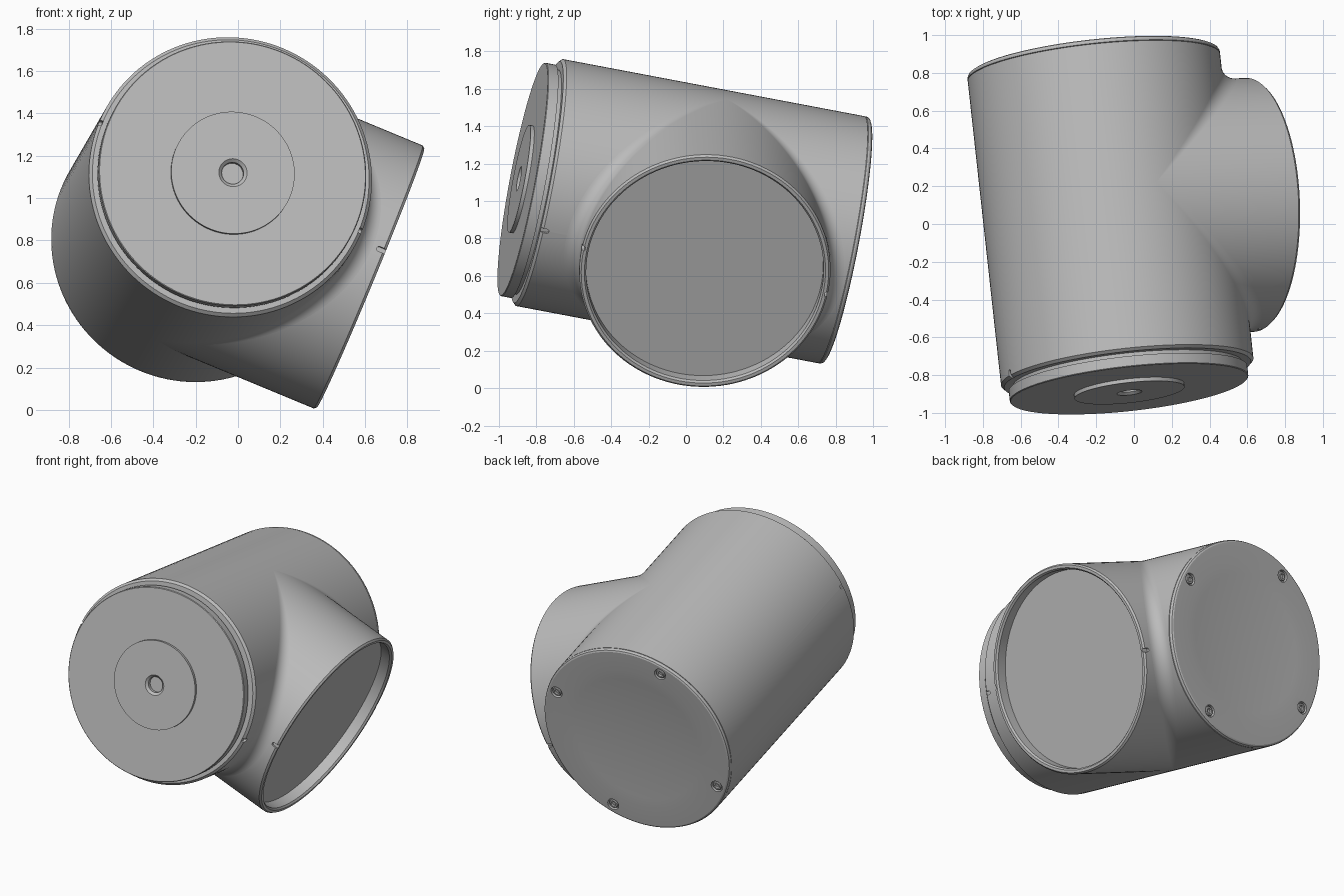
import bpy, bmesh
from math import sin, cos, pi, radians
from mathutils import Matrix, Vector

if "Cube" in bpy.data.objects:
    bpy.data.objects.remove(bpy.data.objects["Cube"], do_unlink=True)

SEG = 128
R = 0.672            # shared pipe radius
FILLET = 0.08        # blend radius at the junction
FRONT, BACK, BRANCH = -0.895, 0.796, 0.818

# Joint frame: d runs to the back, n along the side branch, e across both
origin = Vector((-0.13, 0.078, 0.936))
d = Vector((-0.107, 0.977, -0.185)).normalized()
n = Vector((0.924, 0.029, -0.383))
n = (n - d * n.dot(d)).normalized()
e = d.cross(n)


def frame(x, y, z):
    return Matrix.Translation(origin) @ Matrix((x, y, z)).transposed().to_4x4()


MAIN = frame(n, e, d)
SIDE = frame(d, -e, n)

grey = bpy.data.materials.new("Light grey")
grey.use_nodes = True
grey.diffuse_color = (0.5, 0.5, 0.5, 1)
grey.node_tree.nodes["Principled BSDF"].inputs["Base Color"].default_value = (0.5, 0.5, 0.5, 1)


def finish(name, bm, matrix, cutters=()):
    mesh = bpy.data.meshes.new(name)
    bm.transform(matrix)
    bm.to_mesh(mesh)
    bm.free()
    mesh.materials.append(grey)
    ob = bpy.data.objects.new(name, mesh)
    bpy.context.collection.objects.link(ob)
    bpy.ops.object.select_all(action='DESELECT')
    ob.select_set(True)
    bpy.context.view_layer.objects.active = ob
    for c in cutters:
        mod = ob.modifiers.new("cut", 'BOOLEAN')
        mod.operation, mod.solver, mod.object = 'DIFFERENCE', 'EXACT', c
        bpy.ops.object.modifier_apply(modifier=mod.name)
    bpy.ops.object.shade_smooth_by_angle(angle=radians(25))
    return ob


def lathe(name, profile, matrix, segments=SEG, cutters=()):
    """Spin a closed (radius, height) profile round the local z axis."""
    bm = bmesh.new()
    vs = [bm.verts.new((r, 0, z)) for r, z in profile]
    edges = [bm.edges.new(p) for p in zip(vs, vs[1:])]
    bmesh.ops.spin(bm, geom=vs + edges, cent=(0, 0, 0), axis=(0, 0, 1),
                   angle=2 * pi, steps=segments, use_merge=True)
    bmesh.ops.remove_doubles(bm, verts=bm.verts, dist=1e-5)
    bmesh.ops.recalc_face_normals(bm, faces=bm.faces)
    return finish(name, bm, matrix, cutters)


def hide(ob):
    ob.hide_render = True
    ob.hide_set(True)
    return ob


def key_cutters(matrix, z, inward, turn):
    """Pair of round-ended slot cutters on opposite sides of a rim."""
    out = []
    for a in (turn, turn + pi):
        bm = bmesh.new()
        bmesh.ops.create_cube(bm, size=1, matrix=Matrix.Diagonal((0.04, 0.024, 0.08, 1)))
        ends = [ed for ed in bm.edges
                if all(v.co.z * inward > 0 for v in ed.verts)
                and abs(ed.verts[0].co.x - ed.verts[1].co.x) > 0.01]
        bmesh.ops.bevel(bm, geom=ends, offset=0.011, segments=5, profile=0.5, affect='EDGES')
        place = Matrix.Rotation(a, 4, 'Z') @ Matrix.Translation((R + 0.004, 0, z))
        out.append(hide(finish("key_slot_cutter", bm, matrix @ place)))
    return out


# Main pipe with chamfered front rim
lathe("main_pipe", [(0, FRONT), (0.657, FRONT), (R, FRONT + 0.015), (R, 0.768), (0, 0.768)],
      MAIN, cutters=key_cutters(MAIN, FRONT + 0.005, 1, 0))

# Front flange: neck, disc, raised boss and centre hole
lathe("front_flange", [
    (0, -0.89), (0.612, -0.89), (0.612, -0.917), (0.635, -0.917), (0.635, -0.970),
    (0.631, -0.974), (0.293, -0.974), (0.293, -0.994), (0.067, -0.994),
    (0.052, -0.980), (0.052, -0.955), (0, -0.955)], MAIN)

# Back cover with shallow dish and four screw holes
spots = [MAIN @ Matrix.Rotation(pi / 4 + i * pi / 2, 4, 'Z')
         @ Matrix.Translation((0.603, 0, BACK)) for i in range(4)]
holes = [hide(lathe("screw_hole_cutter",
                    [(0, -0.022), (0.04, -0.022), (0.04, 0.02), (0, 0.02)], m, 32))
         for m in spots]
dish = [(0.52 * k / 8, BACK - 0.02 * (1 - (k / 8) ** 2)) for k in range(8, -1, -1)]
lathe("back_cover", [(0, 0.76), (0.664, 0.76), (0.664, 0.768), (R, 0.772), (R, BACK - 0.015),
                     (0.667, BACK - 0.005), (0.657, BACK)] + dish, MAIN, cutters=holes)
for m in spots:
    lathe("cover_screw", [(0, -0.025), (0.031, -0.025), (0.031, -0.007), (0.026, -0.002),
                          (0.016, -0.002), (0.016, -0.016), (0, -0.016)], m, 24)

# Side branch with a recessed open end
lathe("side_branch", [(0, 0), (R, 0), (R, BRANCH - 0.012), (0.662, BRANCH),
                      (0.645, BRANCH), (0.635, BRANCH - 0.012), (0.635, BRANCH - 0.08),
                      (0, BRANCH - 0.08)],
      SIDE, cutters=key_cutters(SIDE, BRANCH - 0.005, -1, 0))

# Rolling-ball blend between the two pipes, one strip on each side
bm = bmesh.new()
STEPS, ARC = 96, 12
for side in (1, -1):
    rows = []
    for i in range(STEPS + 1):
        t = radians(-88 + 176 * i / STEPS)
        ball = (R + FILLET) * Vector((cos(t), sin(t), side * cos(t)))
        to_main = Vector((-cos(t), -sin(t), 0))
        to_side = Vector((0, -sin(t), -side * cos(t)))
        w = to_main.angle(to_side)
        row = []
        for j in range(ARC + 1):
            f = j / ARC
            ray = (to_main * sin((1 - f) * w) + to_side * sin(f * w)) / sin(w)
            row.append(bm.verts.new(ball + FILLET * ray))
        rows.append((ball, row))
    for (ball, a), (_, b) in zip(rows, rows[1:]):
        for j in range(ARC):
            face = bm.faces.new((a[j], a[j + 1], b[j + 1], b[j]))
            face.normal_update()
            if face.normal.dot(ball - face.calc_center_median()) < 0:
                face.normal_flip()
finish("junction_blend", bm, MAIN)
